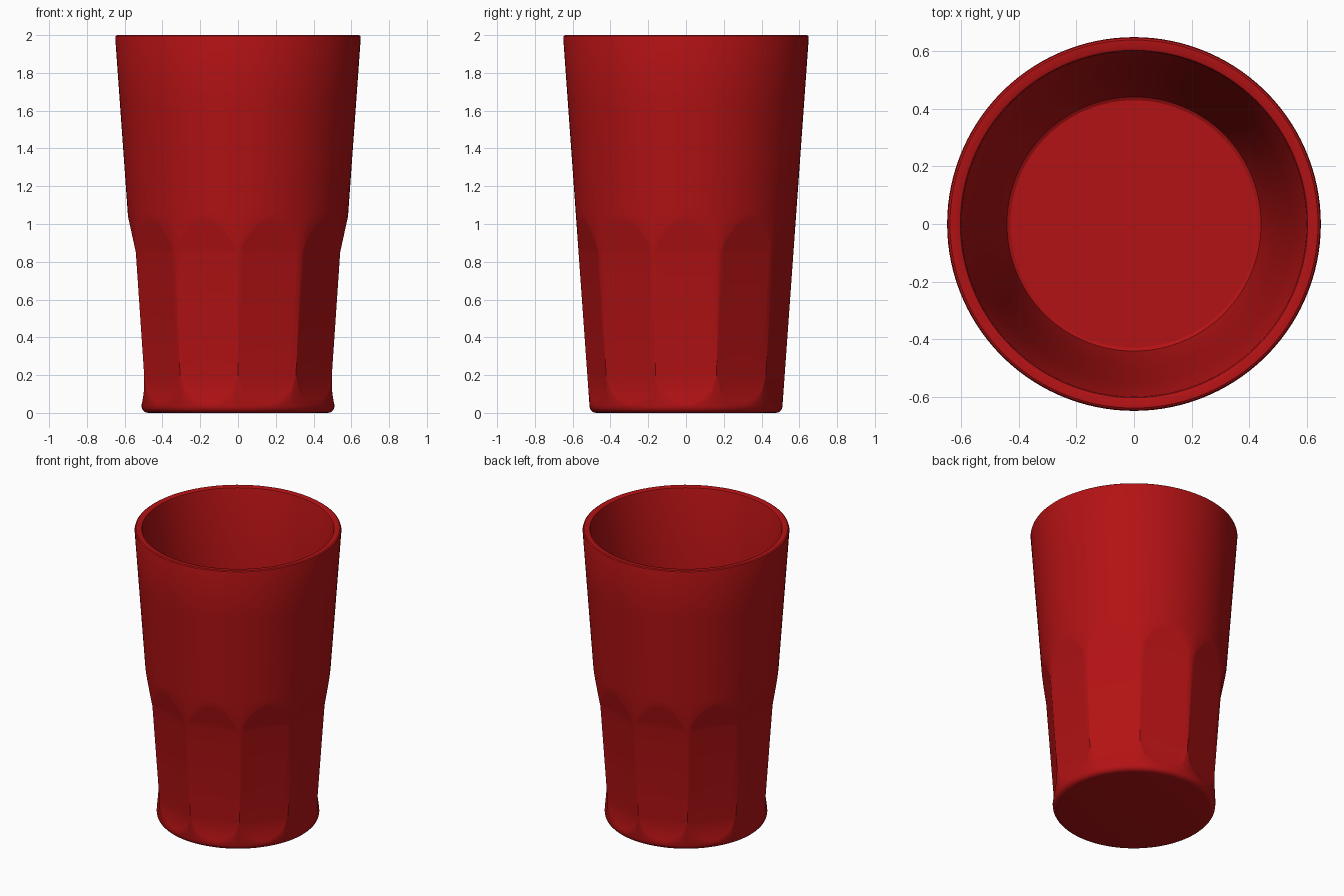
import bpy
import bmesh
import math

if "Cube" in bpy.data.objects:
    bpy.data.objects.remove(bpy.data.objects["Cube"], do_unlink=True)

FACETS = 10
COLUMNS = 12                      # columns of vertices per facet
STEPS = 8                         # rows in each curved facet end
LOW, HIGH = 0.2, 0.85             # flat part of every facet
FLARE, ARCH = 0.16, 0.19          # height of the flare and the arch
COS = math.cos(math.pi / FACETS)


def cone(z):
    """Outer radius of the plain tapering wall."""
    return 0.508 + 0.0715 * z


def column(angle):
    """Outline (radius, height) from the base centre, up, over and inside."""
    local = (angle + math.pi / FACETS) % (2 * math.pi / FACETS) - math.pi / FACETS
    c = math.cos(local)
    lift = min(max((c - COS) / (1 - COS), 0), 1)

    # rounded foot
    foot = 0.035
    pts = []
    for i in range(6):
        a = math.pi / 2 * i / 5
        pts.append((cone(foot) - foot + foot * math.sin(a), foot - foot * math.cos(a)))

    # concave flare, from the scalloped line up to the flat facet
    for i in range(STEPS + 1):
        s = math.sqrt(lift) * (1 - i / STEPS)
        z = LOW - FLARE * s
        pts.append((cone(z) * (COS + (1 - COS) * s * s) / c, z))

    # flat facet, then its slope out to the arched line
    for i in range(STEPS + 1):
        t = lift * i / STEPS
        z = HIGH + ARCH * t
        pts.append((cone(z) * (COS + (1 - COS) * t) / c, z))

    # plain upper wall, rounded rim, inner wall and floor fillet
    for z in (1.06, 1.3, 1.65, 1.985):
        pts.append((cone(z), z))
    pts += [(0.647, 1.995), (0.64, 2), (0.612, 2), (0.604, 1.996), (0.6, 1.985)]
    pts += [(0.55, 1.4), (0.5, 0.8), (0.447, 0.18), (0.442, 0.162), (0.43, 0.155)]
    return pts


# tumbler body
bm = bmesh.new()
total = FACETS * COLUMNS
columns = []
for k in range(total):
    a = 2 * math.pi * k / total
    columns.append([bm.verts.new((r * math.cos(a), r * math.sin(a), z)) for r, z in column(a)])
for k in range(total):
    left, right = columns[k], columns[(k + 1) % total]
    for j in range(len(left) - 1):
        bm.faces.new((left[j], right[j], right[j + 1], left[j + 1]))
bm.faces.new([col[0] for col in reversed(columns)])
bm.faces.new([col[-1] for col in columns])
bmesh.ops.remove_doubles(bm, verts=bm.verts, dist=0.0002)
bmesh.ops.recalc_face_normals(bm, faces=bm.faces)

mesh = bpy.data.meshes.new("tumbler")
bm.to_mesh(mesh)
bm.free()
tumbler = bpy.data.objects.new("tumbler", mesh)
bpy.context.collection.objects.link(tumbler)

# single red material
color = (0.45, 0.006, 0.007, 1)
red = bpy.data.materials.new("deep red")
red.use_nodes = True
red.diffuse_color = color
red.node_tree.nodes["Principled BSDF"].inputs["Base Color"].default_value = color
mesh.materials.append(red)

bpy.context.view_layer.objects.active = tumbler
tumbler.select_set(True)
bpy.ops.object.shade_smooth_by_angle(angle=math.radians(28))
